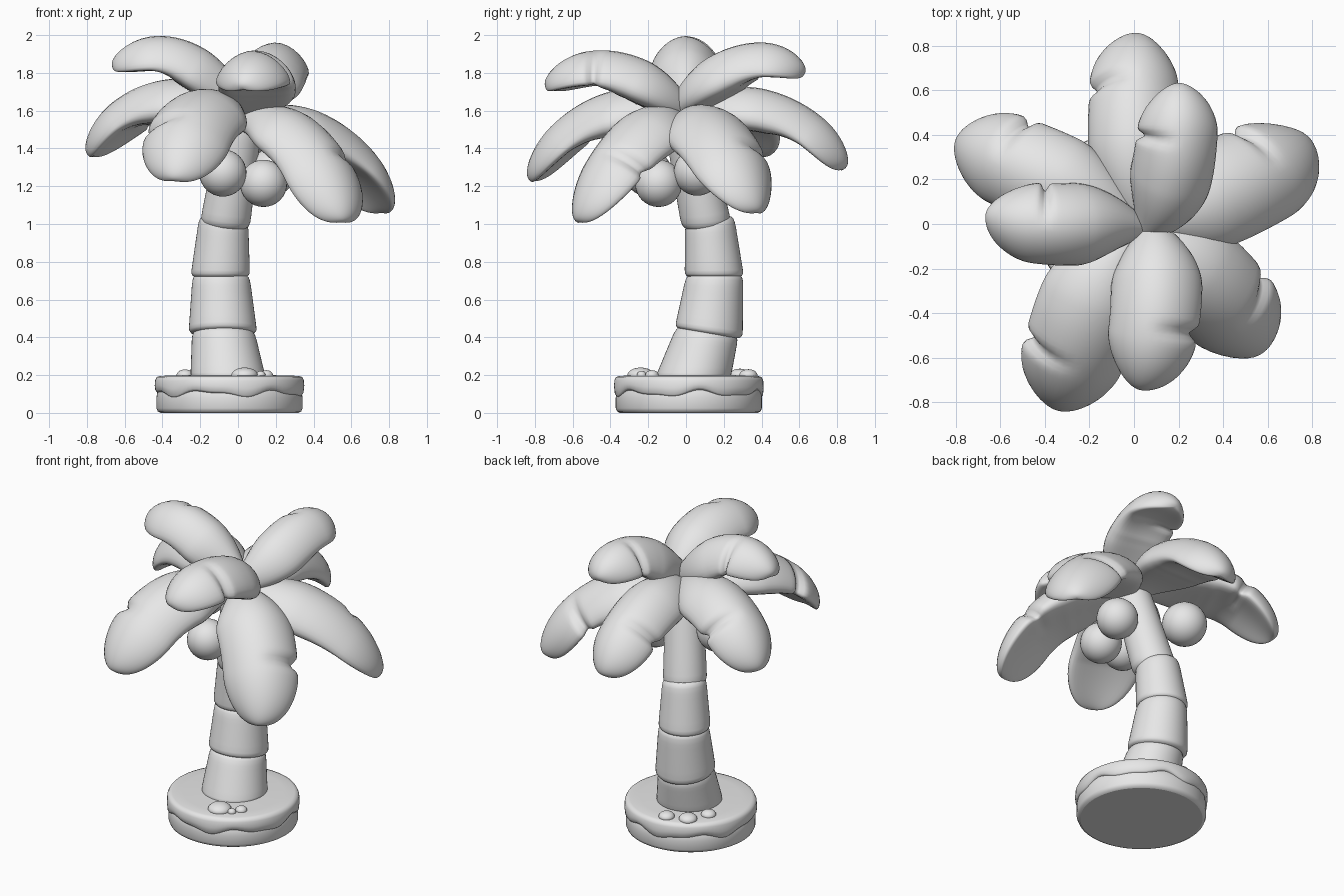
import bpy, bmesh, math
from mathutils import Vector

if "Cube" in bpy.data.objects:
    bpy.data.objects.remove(bpy.data.objects["Cube"])

grey = bpy.data.materials.new("plain grey")
grey.diffuse_color = (0.8, 0.8, 0.8, 1)
grey.use_nodes = True
grey.node_tree.nodes["Principled BSDF"].inputs["Base Color"].default_value = grey.diffuse_color


def loft(name, rings):
    """Skin a list of closed rings and cap both ends."""
    bm = bmesh.new()
    vr = [[bm.verts.new(p) for p in r] for r in rings]
    n = len(rings[0])
    for a, b in zip(vr, vr[1:]):
        for i in range(n):
            j = (i + 1) % n
            bm.faces.new((a[i], a[j], b[j], b[i]))
    bm.faces.new(vr[0][::-1])
    bm.faces.new(vr[-1])
    bmesh.ops.recalc_face_normals(bm, faces=bm.faces)
    me = bpy.data.meshes.new(name)
    bm.to_mesh(me)
    bm.free()
    me.materials.append(grey)
    for f in me.polygons:
        f.use_smooth = len(f.vertices) == 4
    ob = bpy.data.objects.new(name, me)
    bpy.context.collection.objects.link(ob)
    return ob


def ball(name, loc, size):
    bpy.ops.mesh.primitive_uv_sphere_add(segments=32, ring_count=16, location=loc)
    ob = bpy.context.object
    ob.name = name
    ob.scale = size
    ob.data.materials.append(grey)
    bpy.ops.object.shade_smooth()


def lerp_table(table, t):
    for (a, va), (b, vb) in zip(table, table[1:]):
        if t <= b:
            k = (t - a) / (b - a)
            return va + (vb - va) * k
    return table[-1][1]


# Round island base with a wavy sand layer on top
CX, CY, N = -0.045, 0.015, 96


def disc_ring(r, z, wave=0.0):
    ring = []
    for i in range(N):
        a = 2 * math.pi * i / N
        w = wave * (math.sin(6 * a + 0.6) + 0.5 * math.sin(11 * a))
        ring.append((CX + r * math.cos(a), CY + r * math.sin(a), z + w))
    return ring


loft("island_base", [disc_ring(r, z) for r, z in
     [(0.365, 0.0), (0.38, 0.008), (0.387, 0.025), (0.387, 0.08), (0.38, 0.13), (0.36, 0.15)]])
loft("sand_layer", [disc_ring(r, z, w) for r, z, w in
     [(0.36, 0.105, 0.015), (0.382, 0.10, 0.015), (0.393, 0.112, 0.015), (0.396, 0.14, 0.008),
      (0.394, 0.172, 0.002), (0.385, 0.19, 0), (0.365, 0.196, 0), (0.3, 0.198, 0), (0.1, 0.203, 0)]])

# Pebbles lying on the sand
for i, (x, y, r) in enumerate([(0.035, -0.24, 0.07), (0.15, -0.18, 0.035), (0.12, -0.235, 0.025),
                               (-0.28, 0.165, 0.045), (-0.215, 0.285, 0.055), (-0.09, 0.33, 0.048)]):
    ball(f"pebble_{i + 1}", (x, y, 0.2), (r, r, r * 0.4 + 0.012))

# Trunk: stacked tapering segments, each with rounded ends
# (bottom centre, radius, bottom normal, top centre, radius, top normal)
segments = [
    ((-0.052, 0.035, 0.18), 0.20, (0, 0, 1), (-0.078, 0.115, 0.435), 0.165, (0, 0.16, 1)),
    ((-0.08, 0.12, 0.42), 0.182, (0, 0.16, 1), (-0.09, 0.153, 0.735), 0.15, (0, 0, 1)),
    ((-0.094, 0.15, 0.72), 0.157, (0, 0, 1), (-0.075, 0.125, 1.03), 0.13, (0.12, -0.1, 1)),
    ((-0.07, 0.11, 0.99), 0.133, (0.12, -0.1, 1), (0.02, -0.01, 1.56), 0.11, (0.2, -0.3, 1)),
]
ends = [(0, 0.86), (0.02, 0.94), (0.06, 0.99), (0.12, 1), (0.85, 1), (0.93, 0.98), (0.975, 0.93), (1, 0.83)]
for k, (p0, r0, n0, p1, r1, n1) in enumerate(segments):
    p0, p1, n0, n1 = map(Vector, (p0, p1, n0, n1))
    rings = []
    for t in [0, .02, .06, .12, .25, .4, .55, .7, .8, .9, .95, .985, 1]:
        c = p0.lerp(p1, t)
        nrm = n0.lerp(n1, t).normalized()
        sx = Vector((0, 1, 0)).cross(nrm).normalized()
        sy = nrm.cross(sx)
        r = (r0 + (r1 - r0) * t) * lerp_table(ends, t)
        rings.append([c + r * (sx * math.cos(a) + sy * math.sin(a))
                      for a in [2 * math.pi * i / 48 for i in range(48)]])
    loft(f"trunk_segment_{k + 1}", rings)

# Crown hub and coconuts
ball("crown_hub", (0.03, -0.03, 1.57), (0.11, 0.11, 0.08))
for i, (x, y, z, r) in enumerate([(0.135, -0.145, 1.215, 0.125), (-0.08, -0.2, 1.27, 0.125),
                                  (0.18, 0.06, 1.275, 0.125), (-0.31, 0.1, 1.4, 0.135)]):
    ball(f"coconut_{i + 1}", (x, y, z), (r, r, r))


# Fronds: plump leaves following a drooping curve, notched on one edge near the tip
def frond(name, pts, notch, width, roll=0.0):
    P = [Vector(p) for p in pts]

    def curve(t):
        s = 3 * t
        return (P[0] * ((s - 1) * (s - 2) * (s - 3) / -6) + P[1] * (s * (s - 2) * (s - 3) / 2)
                + P[2] * (s * (s - 1) * (s - 3) / -2) + P[3] * (s * (s - 1) * (s - 2) / 6))

    rings = []
    steps = 56
    for k in range(steps + 1):
        t = math.sin(0.5 * math.pi * k / steps) if k < steps else 0.9999
        c = curve(t)
        tan = (curve(t + 0.01) - curve(t - 0.01)).normalized()
        side = Vector((0, 0, 1)).cross(tan).normalized()      # left when looking outward
        up = tan.cross(side)
        side, up = (side * math.cos(roll) + up * math.sin(roll),
                    up * math.cos(roll) - side * math.sin(roll))
        grow = 0.25 + 0.75 * math.sin(0.5 * math.pi * min(1, t / 0.42))
        cap = max(0.0, 1 - (max(0, t - 0.74) / 0.26) ** 2) ** 0.43
        w = width * grow * cap * (1 - 0.1 * max(0, t - 0.5))
        h = 0.108 * (0.35 + 0.65 * grow) * cap * (1 - 0.3 * max(0, t - 0.4))
        dip = math.exp(-((t - 0.69) / 0.03) ** 2)
        belly = 1.15 - 0.4 * max(0, min(1, (t - 0.5) / 0.25))
        ring = []
        for i in range(32):
            a = 2 * math.pi * i / 32
            u, v = math.cos(a), math.sin(a)
            f = dip * max(0, u * notch) ** 0.7
            x = w * u * (1 - 0.2 * f)
            z = h * v * (1 - 0.3 * f) * (1 if v > 0 else belly) - 0.065 * grow * cap * u * u
            ring.append(c + side * x + up * z)
        rings.append(ring)
    loft(name, rings)


frond("frond_back", [(0.01, 0.0, 1.55), (0.0, 0.3, 1.62), (0.0, 0.6, 1.53), (0.02, 0.835, 1.29)], 1, 0.205)
frond("frond_upper_back", [(0.04, -0.04, 1.6), (0.14, 0.13, 1.76), (0.19, 0.36, 1.86), (0.2, 0.625, 1.79)], 1, 0.185)
frond("frond_right", [(0.05, 0.0, 1.55), (0.31, 0.11, 1.52), (0.57, 0.23, 1.38), (0.765, 0.38, 1.06)], 1, 0.24)
frond("frond_front_right", [(0.03, -0.05, 1.55), (0.25, -0.2, 1.51), (0.43, -0.38, 1.34), (0.55, -0.57, 1.01)], 1, 0.23)
frond("frond_upper_front", [(0.08, -0.01, 1.59), (0.1, -0.2, 1.74), (0.09, -0.45, 1.82), (0.02, -0.735, 1.72)], 1, 0.205)
frond("frond_front_left", [(0.0, -0.05, 1.57), (-0.16, -0.3, 1.61), (-0.26, -0.57, 1.51), (-0.34, -0.82, 1.23)],
      -1, 0.24, -0.1)
frond("frond_upper_left", [(0.04, -0.02, 1.62), (-0.18, 0.0, 1.8), (-0.39, 0.0, 1.895), (-0.66, 0.05, 1.83)], -1, 0.185)
frond("frond_left", [(0.02, 0.02, 1.57), (-0.28, 0.16, 1.66), (-0.55, 0.28, 1.6), (-0.785, 0.37, 1.36)], -1, 0.215)
